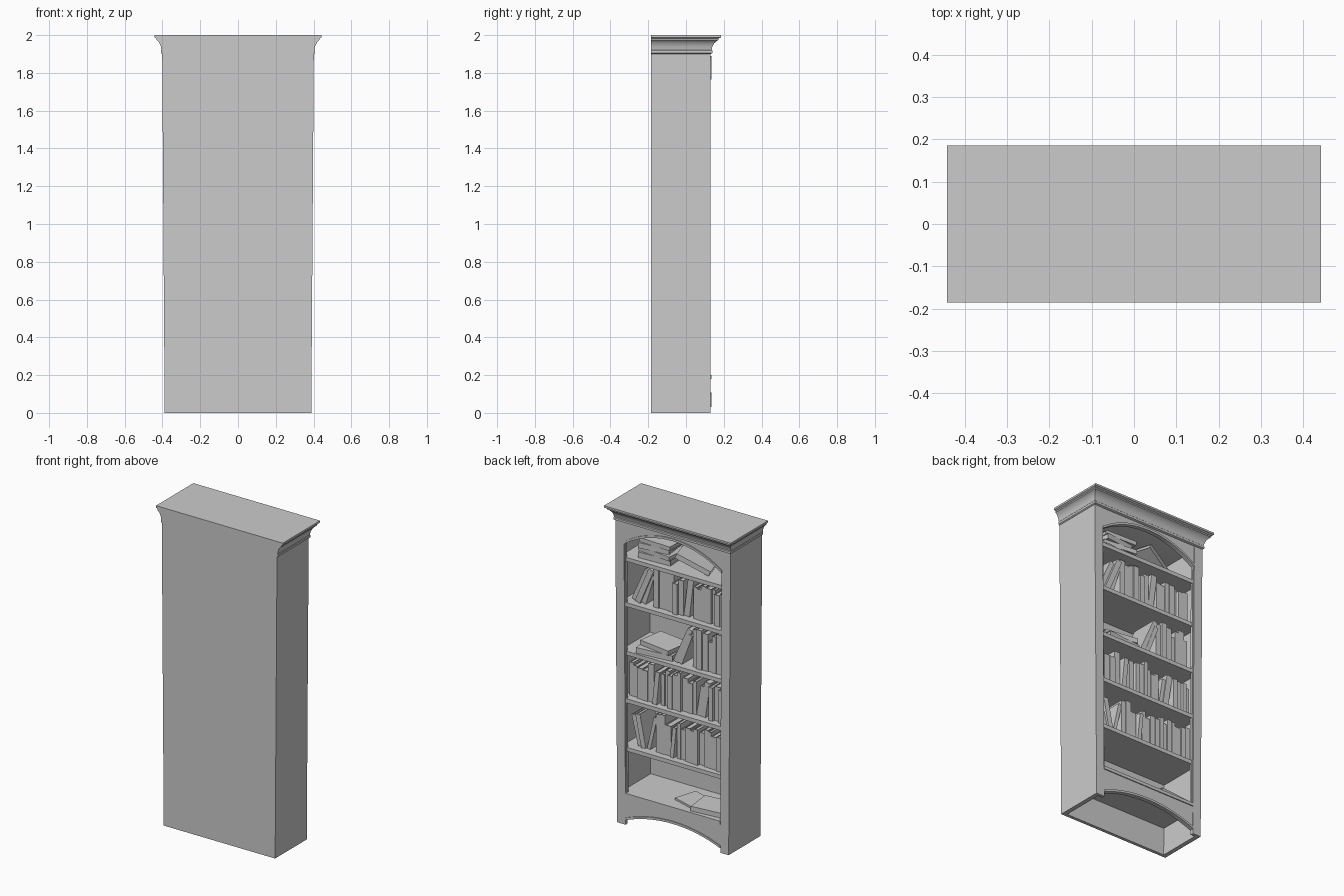
import bpy, bmesh, math, random
from mathutils import Matrix, Vector

random.seed(7)
if "Cube" in bpy.data.objects:
    bpy.data.objects.remove(bpy.data.objects["Cube"])

grey = bpy.data.materials.new("light_grey")
grey.use_nodes = True
grey.diffuse_color = (0.6, 0.6, 0.6, 1)
grey.node_tree.nodes["Principled BSDF"].inputs["Base Color"].default_value = (0.6, 0.6, 0.6, 1)

W, BACK, FRONT = 0.388, -0.185, 0.13   # half width, closed side, open side
OPEN = 0.33                            # half width of the opening
SHELVES = [0.20, 0.485, 0.79, 1.09, 1.395, 1.68]


def finish(name, bm, smooth=False):
    bmesh.ops.recalc_face_normals(bm, faces=bm.faces)
    mesh = bpy.data.meshes.new(name)
    bm.to_mesh(mesh)
    bm.free()
    mesh.materials.append(grey)
    ob = bpy.data.objects.new(name, mesh)
    bpy.context.collection.objects.link(ob)
    if smooth:
        bpy.ops.object.select_all(action='DESELECT')
        ob.select_set(True)
        bpy.context.view_layer.objects.active = ob
        bpy.ops.object.shade_smooth_by_angle(angle=math.radians(35))
    return ob


def add_box(bm, lo, hi):
    lo, hi = Vector(lo), Vector(hi)
    size = hi - lo
    bmesh.ops.create_cube(bm, size=1, matrix=Matrix.Translation((lo + hi) / 2) @ Matrix.Diagonal((*size, 1)))


def taper(bm):
    # The case widens slightly towards the top
    for v in bm.verts:
        v.co.x *= 1 + 0.018 * v.co.z


def case_part(name, *boxes):
    bm = bmesh.new()
    for lo, hi in boxes:
        add_box(bm, lo, hi)
    taper(bm)
    return finish(name, bm)


def prism(name, outline, y0, y1):
    # Outline in x and z, extruded along y
    bm = bmesh.new()
    face = bm.faces.new([bm.verts.new((x, y0, z)) for x, z in outline])
    out = bmesh.ops.extrude_face_region(bm, geom=[face])
    moved = [g for g in out["geom"] if isinstance(g, bmesh.types.BMVert)]
    bmesh.ops.translate(bm, verts=moved, vec=(0, y1 - y0, 0))
    taper(bm)
    return finish(name, bm, True)


def arc(side_z, peak_z, half=OPEN, steps=16):
    # Circular arch rising from side_z to peak_z
    rise = peak_z - side_z
    r = (half ** 2 + rise ** 2) / (2 * rise)
    xs = [half * (2 * i / steps - 1) for i in range(steps + 1)]
    return [(x, peak_z - r + math.sqrt(r * r - x * x)) for x in xs]


# Case: back panel, sides, stiles with inner beads
case_part("back_panel", ((-W, BACK, 0), (W, BACK + 0.02, 1.93)))
for side, s in (("left", 1), ("right", -1)):
    def span(a, b, y0, y1, z0, z1):
        xs = sorted((s * a, s * b))
        return (xs[0], y0, z0), (xs[1], y1, z1)
    case_part(side + "_side", span(0.36, W, BACK + 0.02, FRONT - 0.02, 0, 1.93))
    case_part(side + "_stile", span(OPEN, W, FRONT - 0.02, FRONT, 0, 1.93))
    case_part(side + "_stile_bead", span(OPEN - 0.006, OPEN, FRONT - 0.022, FRONT - 0.006, 0.2, 1.8))

# Shelves, the lowest one with a nosing
for i, z in enumerate(SHELVES):
    case_part(f"shelf_{i + 1}",
              ((-0.36, BACK + 0.02, z - 0.025), (0.36, FRONT - 0.02, z)),
              ((-OPEN, FRONT - 0.02, z - 0.025), (OPEN, FRONT - 0.008, z)))
case_part("bottom_nosing", ((-OPEN, FRONT - 0.02, 0.18), (OPEN, FRONT + 0.004, 0.2)))
case_part("ceiling", ((-0.36, BACK + 0.02, 1.91), (0.36, FRONT - 0.02, 1.93)))

# Arched apron and arched top rail, each with a raised edge
for name, low, high, top in (("apron", 0.03, 0.095, 0.18), ("top_rail", 1.765, 1.875, 1.93)):
    curve = arc(low, high)
    prism(name, curve + [(OPEN, top), (-OPEN, top)], FRONT - 0.02, FRONT - 0.002)
    upper = [(x, z + 0.014) for x, z in reversed(curve)]
    prism(name + "_edge", curve + upper, FRONT - 0.024, FRONT + 0.004)

# Cornice: stacked rectangles, flush with the closed side
profile = [(0, 1.9), (0.007, 1.905), (0.007, 1.918), (0.004, 1.922), (0.007, 1.94),
           (0.014, 1.957), (0.024, 1.97), (0.03, 1.974), (0.03, 1.982), (0.04, 1.988), (0.04, 2.0)]
bm = bmesh.new()
rings = []
for d, z in profile:
    x, y = 0.4015 + d, FRONT + 1.4 * d
    rings.append([bm.verts.new(c) for c in ((-x, BACK, z), (x, BACK, z), (x, y, z), (-x, y, z))])
for a, b in zip(rings, rings[1:]):
    for k in range(4):
        n = (k + 1) % 4
        bm.faces.new((a[k], a[n], b[n], b[k]))
bm.faces.new(rings[0])
bm.faces.new(rings[-1])
finish("cornice", bm, True)


book_count = 0


def book(matrix, t, d, h):
    # Two boards, a spine towards +y, and a recessed page block
    global book_count
    book_count += 1
    c, e = 0.003, 0.005
    bm = bmesh.new()
    add_box(bm, (-t / 2, -d / 2, 0), (-t / 2 + c, d / 2, h))
    add_box(bm, (t / 2 - c, -d / 2, 0), (t / 2, d / 2, h))
    add_box(bm, (-t / 2 + c, d / 2 - c, 0), (t / 2 - c, d / 2, h))
    add_box(bm, (-t / 2 + c, -d / 2 + e, e), (t / 2 - c, d / 2 - c, h - e))
    bm.transform(matrix)
    finish(f"book_{book_count}", bm)


def row(z, start, end, leans):
    # Standing books from start towards -x; leans maps book index to tilt
    x, i = start, 0
    while True:
        t, h = random.uniform(0.022, 0.042), random.uniform(0.185, 0.25)
        d = random.uniform(0.14, 0.18)
        a = leans.get(i, 0)
        foot = t / math.cos(a)
        if a > 0 and leans.get(i - 1, 0) <= 0:
            x -= h * math.sin(a)
        if x - foot < end:
            break
        place = Matrix.Translation((x - foot / 2, 0.085 - d / 2 + random.uniform(-0.015, 0.01),
                                    z + t / 2 * abs(math.sin(a))))
        book(place @ Matrix.Rotation(a, 4, 'Y'), t, d, h)
        x -= foot
        if a < 0 and leans.get(i + 1, 0) >= 0:
            x -= h * math.sin(-a) * 0.9
        i += 1


def lying(x, y, z, t, d, h, turn=0, tilt=0):
    m = (Matrix.Translation((x, y, z + t / 2)) @ Matrix.Rotation(turn, 4, 'Z')
         @ Matrix.Rotation(math.pi / 2 + tilt, 4, 'Y') @ Matrix.Translation((0, 0, -h / 2)))
    book(m, t, d, h)


# Standing rows
row(SHELVES[1], 0.33, -0.35, {0: 0.24, 1: 0.2, 2: -0.22, 6: -0.1})
row(SHELVES[2], 0.345, -0.35, {5: -0.1, 14: -0.15, 15: -0.15})
row(SHELVES[3], 0.03, -0.35, {0: -0.42, 1: -0.36})
row(SHELVES[4], 0.33, -0.35, {0: -0.42, 1: -0.4, 2: -0.3, 9: -0.12})

# Lying books: top stack, propped book, pair, and bottom shelf
z = SHELVES[5]
for x, t, h, turn in ((0.17, 0.036, 0.22, 0.05), (0.16, 0.028, 0.23, -0.1),
                      (0.18, 0.034, 0.2, 0.12), (0.16, 0.026, 0.22, -0.04)):
    lying(x, 0.0, z, t, 0.16, h, turn)
    z += t
lying(-0.09, 0.02, SHELVES[5] + 0.045, 0.032, 0.16, 0.22, 0.3, -0.4)
lying(0.16, 0.01, SHELVES[3], 0.035, 0.18, 0.24, 0.1)
lying(0.15, 0.0, SHELVES[3] + 0.035, 0.03, 0.17, 0.22, -0.15)
lying(-0.22, 0.02, SHELVES[0], 0.03, 0.17, 0.23, 0.1)
lying(-0.07, 0.0, SHELVES[0], 0.012, 0.15, 0.2, -0.3)
